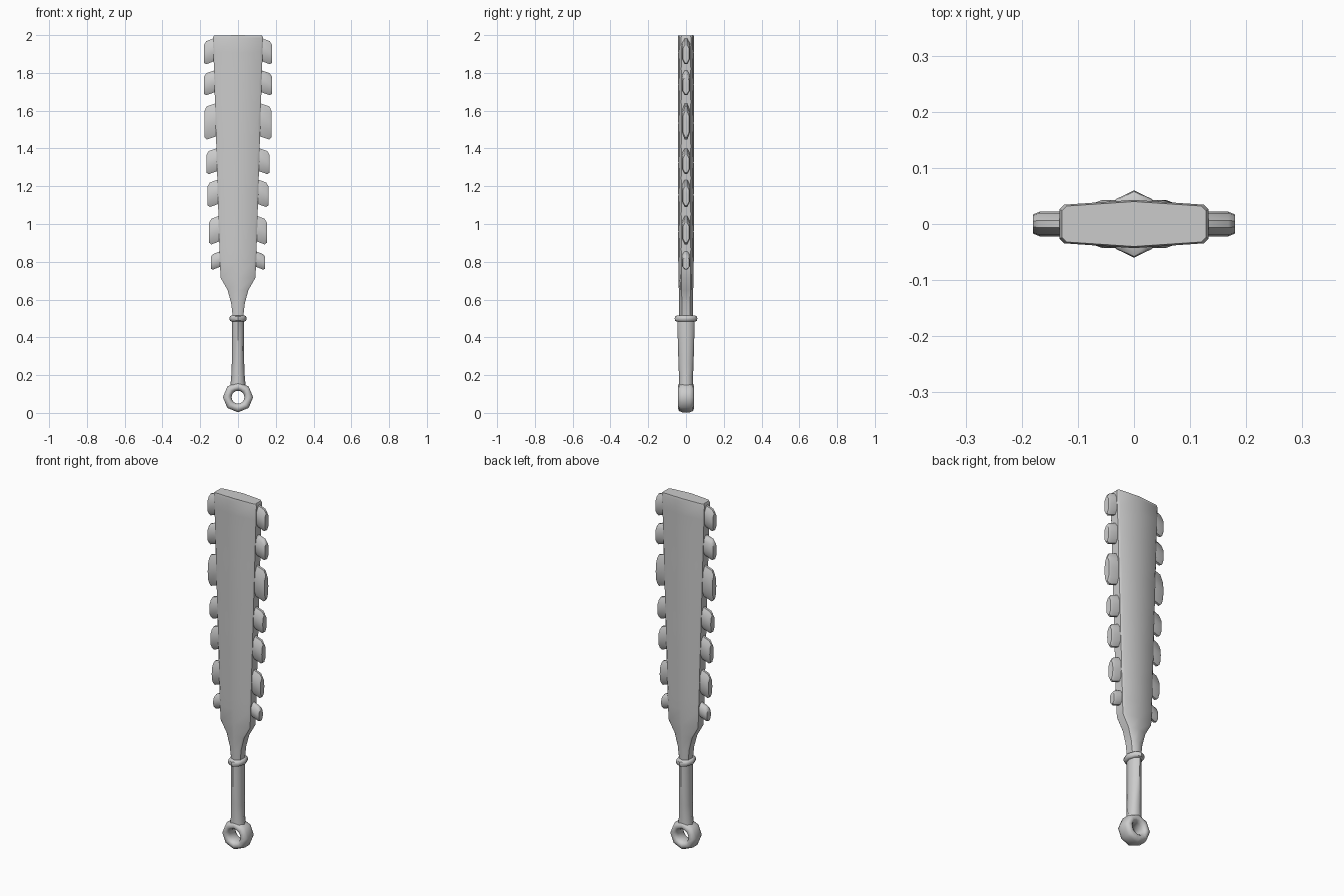
import bpy, bmesh, math

if "Cube" in bpy.data.objects:
    bpy.data.objects.remove(bpy.data.objects["Cube"], do_unlink=True)

grey = bpy.data.materials.new("plain_grey")
grey.use_nodes = True
colour = (0.6, 0.6, 0.6, 1)
grey.diffuse_color = colour
grey.node_tree.nodes["Principled BSDF"].inputs["Base Color"].default_value = colour


def loft(name, sections, closed=False, angle=35):
    """Skin a list of equal-length point rings, capped or joined end to end."""
    bm = bmesh.new()
    rings = [[bm.verts.new(p) for p in s] for s in sections]
    n = len(rings[0])
    pairs = list(zip(rings, rings[1:]))
    if closed:
        pairs.append((rings[-1], rings[0]))
    else:
        bm.faces.new(rings[0])
        bm.faces.new(rings[-1])
    for a, b in pairs:
        for i in range(n):
            j = (i + 1) % n
            bm.faces.new((a[i], a[j], b[j], b[i]))
    bmesh.ops.recalc_face_normals(bm, faces=bm.faces)
    mesh = bpy.data.meshes.new(name)
    bm.to_mesh(mesh)
    bm.free()
    mesh.materials.append(grey)
    obj = bpy.data.objects.new(name, mesh)
    bpy.context.collection.objects.link(obj)
    bpy.ops.object.select_all(action='DESELECT')
    obj.select_set(True)
    bpy.context.view_layer.objects.active = obj
    bpy.ops.object.shade_smooth_by_angle(angle=math.radians(angle))
    return obj


def blade_section(z, w, d, bevel=0.01, drop=0):
    """Ridged flat section with chamfered side edges."""
    q = [(0, -d), (w - bevel, -0.8 * d), (w, -0.6 * d)]
    half = q + [(x, -y) for x, y in reversed(q)]
    ring = half + [(-x, y) for x, y in reversed(half[1:-1])]
    return [(x, y, z - drop * abs(x)) for x, y in ring]


def grip_section(z, w, d):
    """Eight-sided section, pointed front and back."""
    ring = [(0, -d), (0.7 * w, -0.74 * d), (w, 0), (0.7 * w, 0.74 * d), (0, d),
            (-0.7 * w, 0.74 * d), (-w, 0), (-0.7 * w, -0.74 * d)]
    return [(x, y, z) for x, y in ring]


# Teeth: centre height, half height, outer reach
teeth = [(0.80, 0.053, 0.144), (0.96, 0.08, 0.153), (1.155, 0.077, 0.161),
         (1.325, 0.073, 0.167), (1.535, 0.10, 0.178), (1.74, 0.07, 0.18),
         (1.907, 0.073, 0.18)]


def edge(z):
    return 0.094 + 0.039 * (z - 0.72) / 1.28


# Blade: narrow neck, shoulder, then a long taper with a chamfer that
# widens beside each tooth
blade = [blade_section(z, w, d, b) for z, w, d, b in
         [(0.5, 0.027, 0.036, 0.008), (0.58, 0.036, 0.037, 0.008),
          (0.65, 0.055, 0.038, 0.009), (0.715, 0.092, 0.04, 0.01)]]
for z, h, reach in teeth:
    blade.append(blade_section(z, edge(z), 0.041, 0.014))
    if z < 1.9:
        blade.append(blade_section(z + h + 0.012, edge(z + h), 0.042, 0.007))
blade.append(blade_section(1.985, 0.133, 0.043, 0.008))
blade.append(blade_section(2.0, 0.128, 0.04, 0.008, 0.02))
loft("blade", blade)

# Teeth: slanted outward and down, with a chamfered outer rim
outline = [(-0.3, -1), (0.3, -1), (0.9, -0.62), (1, 0), (0.9, 0.62),
           (0.3, 1), (-0.3, 1), (-0.9, 0.62), (-1, 0), (-0.9, -0.62)]
for side, label in ((1, "left"), (-1, "right")):
    for k, (z, h, reach) in enumerate(teeth):
        root = edge(z) - 0.02
        layers = [(root, 1, 0.022), (reach - 0.012, 1, 0), (reach, 0.78, -0.006)]
        loft(f"{label}_tooth_{k + 1}",
             [[(side * x, 0.022 * s * a, z + shift + (h - 0.012) * s * b)
               for a, b in outline] for x, s, shift in layers], angle=40)

# Grip and collar
loft("grip", [grip_section(z, w, d) for z, w, d in
              [(0.13, 0.042, 0.038), (0.19, 0.036, 0.037), (0.26, 0.033, 0.04),
               (0.48, 0.031, 0.046), (0.51, 0.03, 0.044)]], angle=50)
loft("collar", [grip_section(z, w, d) for z, w, d in
                [(0.483, 0.034, 0.048), (0.488, 0.043, 0.058),
                 (0.5, 0.046, 0.06), (0.511, 0.043, 0.058),
                 (0.516, 0.034, 0.048)]], angle=50)

# Pommel eye: a rounded block section swept around the front-back axis
eye = [(0.034, -0.022), (0.042, -0.037), (0.056, -0.043), (0.073, -0.037),
       (0.08, -0.02), (0.08, 0.02), (0.073, 0.037), (0.056, 0.043),
       (0.042, 0.037), (0.034, 0.022)]
steps = 16
sweep = []
for i in range(steps):
    t = math.tau * i / steps
    # Flats between eight corners on the outside, round on the inside
    flat = 1 if i % 2 == 0 else math.cos(math.pi / 8)
    sweep.append([(r * (flat if r > 0.05 else 1) * math.sin(t), y,
                   0.083 - r * (flat if r > 0.05 else 1) * math.cos(t))
                  for r, y in eye])
loft("pommel_eye", sweep, closed=True, angle=50)
